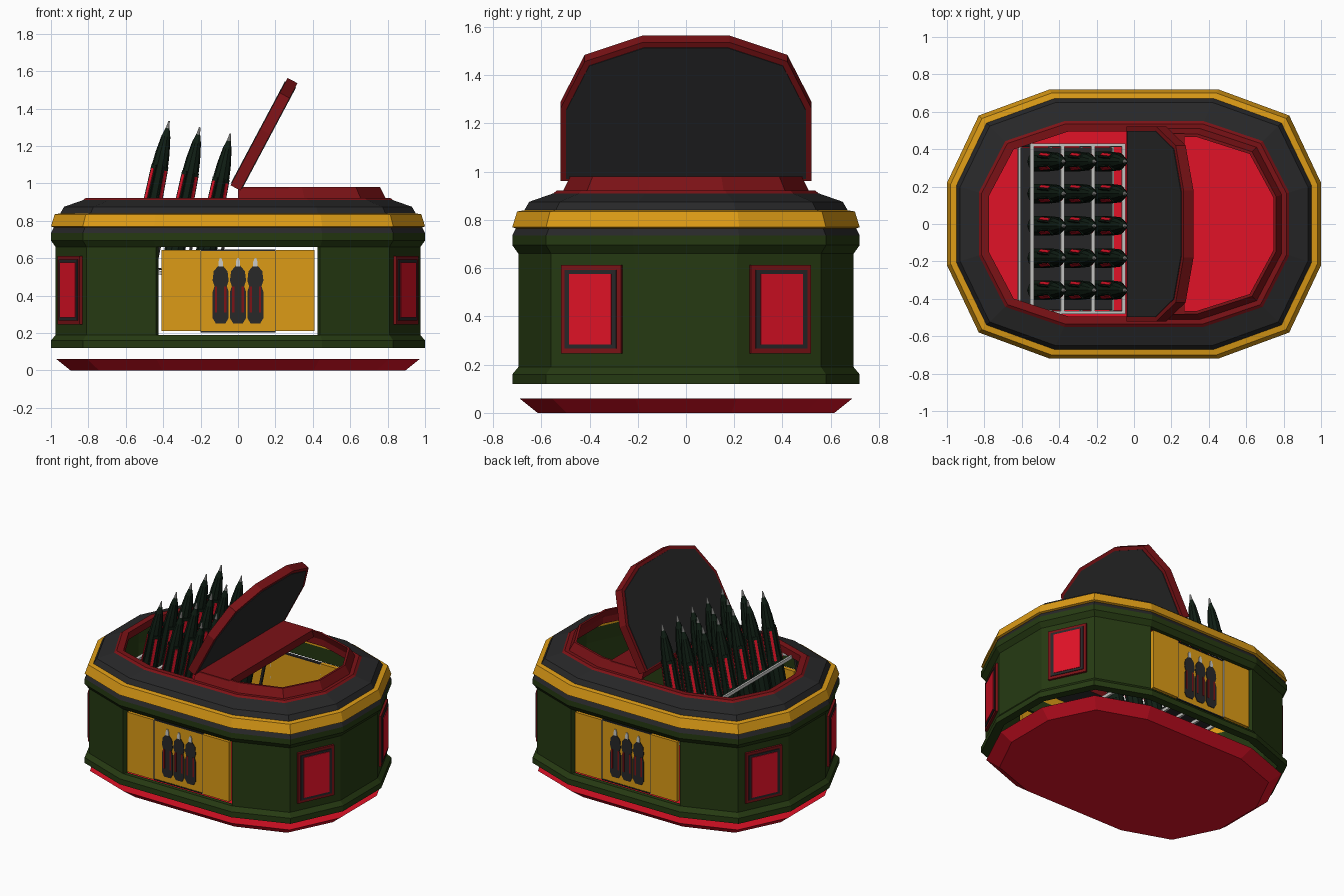
import bpy, bmesh, math
from mathutils import Matrix, Vector

cube = bpy.data.objects.get("Cube")
if cube:
    bpy.data.objects.remove(cube, do_unlink=True)


def material(name, r, g, b):
    m = bpy.data.materials.new(name)
    m.use_nodes = True
    m.diffuse_color = (r, g, b, 1)
    m.node_tree.nodes["Principled BSDF"].inputs["Base Color"].default_value = (r, g, b, 1)
    return m


GREEN = material("olive green", .019, .042, .006)
BLACK = material("charcoal", .021, .021, .022)
GOLD = material("gold", .72, .33, .008)
DARK_RED = material("dark red", .2, .006, .008)
RED = material("bright red", .75, .006, .02)
WHITE = material("light grey", .6, .6, .58)
PINE = material("deep green", .005, .013, .007)


def finish(name, bm, mats, matrix=None):
    bmesh.ops.recalc_face_normals(bm, faces=bm.faces)
    me = bpy.data.meshes.new(name)
    bm.to_mesh(me)
    bm.free()
    for m in mats:
        me.materials.append(m)
    ob = bpy.data.objects.new(name, me)
    bpy.context.collection.objects.link(ob)
    if matrix:
        ob.matrix_world = matrix
    return ob


def box(name, lo, hi, mat, matrix=None):
    bm = bmesh.new()
    bmesh.ops.create_cube(bm, size=1)
    for v in bm.verts:
        v.co = [lo[i] + (v.co[i] + .5) * (hi[i] - lo[i]) for i in range(3)]
    return finish(name, bm, [mat], matrix)


def prism(name, pts, z0, z1, mat, matrix=None):
    """Flat polygon given thickness along local z."""
    bm = bmesh.new()
    f = bm.faces.new([bm.verts.new((x, y, z0)) for x, y in pts])
    top = bmesh.ops.extrude_face_region(bm, geom=[f])["geom"]
    for v in top:
        if isinstance(v, bmesh.types.BMVert):
            v.co.z = z1
    return finish(name, bm, [mat], matrix)


def outline(d):
    """Twelve-sided plan, moved inwards by d; first edge is the front."""
    sx, sy = 1 - d, 1 - d / .72
    q = [(.45, .72), (.83, .58), (1, .22)]
    pts = [(x, -y) for x, y in q] + [(x, y) for x, y in reversed(q)]
    pts += [(-x, -y) for x, y in pts]
    return [(x * sx, y * sy) for x, y in pts]


def half_outline(d):
    pts = outline(d)[:6]
    return [(0, pts[0][1])] + pts + [(0, pts[-1][1])]


def loft(name, plan, profile, mats, around=True, closed=True, skip=()):
    """Sweep (inset, z, material) rows around a plan; skip holds (row, side) openings."""
    bm = bmesh.new()
    rows = [[bm.verts.new((x, y, z)) for x, y in plan(d)] for d, z, m in profile]
    n, k = len(rows[0]), len(rows)
    for r in range(k if closed else k - 1):
        a, b = rows[r], rows[(r + 1) % k]
        for i in range(n if around else n - 1):
            if (r, i) not in skip:
                j = (i + 1) % n
                bm.faces.new((a[i], a[j], b[j], b[i])).material_index = mats.index(profile[r][2])
    if not closed:
        for r in (0, -1):
            bm.faces.new(rows[r]).material_index = mats.index(profile[r][2])
    if not around:
        for i in (0, -1):
            bm.faces.new([r[i] for r in rows])
    if skip:  # close the wall thickness around the openings
        loops = [e for e in bm.edges if e.is_boundary]
        bmesh.ops.bridge_loops(bm, edges=[e for e in loops if e.verts[0].co.y < 0])
        bmesh.ops.bridge_loops(bm, edges=[e for e in loops if e.verts[0].co.y > 0])
    return finish(name, bm, mats)


# Floating floor plate
loft("floor_plate", outline, [(.105, 0, RED), (.03, .06, RED)], [RED], closed=False)

# Outer shell: wall, gold band, dark roof slope, red rim, then back down the inside
shell = [(0, .12, GREEN), (0, .16, GREEN), (.025, .19, GREEN), (.025, .66, GREEN),
         (0, .695, GREEN), (0, .735, BLACK), (.015, .765, GOLD), (0, .77, GOLD),
         (.02, .835, GOLD), (.05, .84, BLACK), (.07, .875, BLACK), (.17, .91, DARK_RED),
         (.185, .922, DARK_RED), (.225, .92, DARK_RED), (.225, .87, BLACK),
         (.06, .83, GOLD), (.06, .765, GREEN), (.055, .66, GREEN), (.055, .19, GREEN),
         (.055, .12, GREEN)]
# plan sides: 11 is the front, 5 is the back
loft("shell", outline, shell, [GREEN, BLACK, GOLD, DARK_RED],
     skip={(r, s) for r in (2, 17) for s in (5, 11)})

# Raised half rim with crossbar
loft("raised_rim", half_outline, [(.21, .92, DARK_RED), (.24, .98, DARK_RED),
     (.255, .98, DARK_RED), (.23, .92, DARK_RED)], [DARK_RED], around=False)
box("crossbar", (0, -.485, .925), (.27, .485, .98), DARK_RED)

# Open lid with a dark plate on each side
half = [(0, .52), (.34, .52), (.56, .42), (.65, .18)]
lid_pts = half + [(u, -y) for u, y in reversed(half)]
lid_frame = Matrix.Translation((-.04, 0, .99)) @ Matrix.Rotation(math.radians(-62), 4, 'Y')
plate_pts = [(.012 + u * .945, y * .955) for u, y in lid_pts]
prism("lid", lid_pts, -.06, 0, DARK_RED, lid_frame)
prism("lid_outer_plate", plate_pts, 0, .004, BLACK, lid_frame)
prism("lid_inner_plate", plate_pts, -.064, -.06, BLACK, lid_frame)

# Framed panels on the four diagonal sides
for sx in (-1, 1):
    for sy in (-1, 1):
        out = Vector((.36 * sx, .17 * sy, 0)).normalized()
        side = Vector((0, 0, 1)).cross(out)
        fr = Matrix((side, (0, 0, 1), out)).transposed().to_4x4()
        fr.translation = (.893 * sx, .388 * sy, .43)
        for name, w, h, t, mat in (("panel_frame", .138, .183, .014, DARK_RED),
                                   ("panel_bevel", .118, .163, .019, BLACK),
                                   ("panel_centre", .097, .146, .023, RED)):
            box(name, (-w, -h, -.01), (w, h, t), mat, fr)

# Doors and their painted emblems, front and back
body = [(.025, .25), (.043, .28), (.043, .42), (.033, .45), (.043, .48), (.037, .53), (.012, .56)]
tip = [(.012, .555), (.012, .58), (.005, .6)]


def mirrored(pts, cx):
    return [(cx + w, z) for w, z in pts] + [(cx - w, z) for w, z in reversed(pts)]


for label, turn in (("front", 0), ("back", math.pi)):
    fr = (Matrix.Rotation(turn, 4, 'Z') @ Matrix.Translation((0, -.69, 0))
          @ Matrix.Rotation(math.pi / 2, 4, 'X'))
    box(label + "_door_centre", (-.2, .212, -.03), (.2, .64, -.012), GOLD, fr)
    for s in (-1, 1):
        x0, x1 = sorted((s * .2, s * .41))
        box(label + "_door_side", (x0, .21, -.03), (x1, .645, 0), GOLD, fr)
        box(label + "_door_trim", (s * .2 - .003, .212, -.03), (s * .2 + .003, .643, -.001), WHITE, fr)
        z = .425 + s * .217
        box(label + "_door_edge", (-.2, z - .004, -.031), (.2, z + .004, -.008), BLACK, fr)
    for cx in (-.093, 0, .093):
        prism(label + "_emblem_body", mirrored(body, cx), -.013, -.008, BLACK, fr)
        prism(label + "_emblem_tip", mirrored(tip, cx), -.013, -.007, WHITE, fr)
        for s in (-1, 1):
            c = cx + s * .025
            box(label + "_emblem_stripe", (c - .006, .31, -.013), (c + .006, .45, -.006), DARK_RED, fr)

# Tilted rack: light bars at the top and bottom, dark posts and tray
rack = Matrix.Translation((-.545, -.025, .885)) @ Matrix.Rotation(math.radians(11.5), 4, 'Y')
DEPTH, HALF, PITCH = .32, .455, .167
for z in (0, -DEPTH):
    for i in range(4):
        u = i * PITCH
        box("rack_bar", (u - .01, -HALF, z - .02), (u + .01, HALF, z), WHITE, rack)
    for s in (-1, 1):
        y = s * (HALF - .008)
        box("rack_end_bar", (-.01, y - .008, z - .02), (PITCH * 3 + .01, y + .008, z), WHITE, rack)
for i in range(4):
    for s in (-1, 1):
        u, y = i * PITCH, s * (HALF - .01)
        box("rack_post", (u - .008, y - .008, -DEPTH), (u + .008, y + .008, -.02), BLACK, rack)
box("rack_tray", (0, -HALF + .02, -DEPTH + .005), (PITCH * 3, HALF - .02, -DEPTH + .015), BLACK, rack)

# Rockets: turned body, pale tip and red strakes
rocket_profile = [(.035, -.3), (.055, -.27), (.055, -.02), (.048, .05), (.046, .2), (.038, .3),
                  (.024, .39), (.011, .435), (.008, .45), (.004, .475)]


def rocket(name, matrix):
    bm = bmesh.new()
    n = 10
    rings = [[bm.verts.new((r * math.cos(math.tau * i / n), r * math.sin(math.tau * i / n), z))
              for i in range(n)] for r, z in rocket_profile]
    for k, (a, b) in enumerate(zip(rings, rings[1:])):
        for i in range(n):
            f = bm.faces.new((a[i], a[i - 1], b[i - 1], b[i]))
            f.material_index = 1 if k >= len(rings) - 3 else 0
    bm.faces.new(rings[0])
    bm.faces.new(rings[-1]).material_index = 1
    for q in range(4):
        turn = Matrix.Rotation(math.tau * (q + .5) / 4, 4, 'Z')
        for w, r, z0, z1, mi in ((.018, .055, -.03, .23, 0), (.009, .059, 0, .21, 2)):
            vs = bmesh.ops.create_cube(bm, size=1)["verts"]
            for v in vs:
                c = v.co
                v.co = turn @ Vector((r - .02 + c.x * .04 - .02 * (c.z > 0) * .4,
                                      c.y * w * 2, z0 + (c.z + .5) * (z1 - z0)))
            for f in {f for v in vs for f in v.link_faces}:
                f.material_index = mi
    finish(name, bm, [PINE, WHITE, RED], matrix)


for col in range(3):
    for row in range(-2, 3):
        rocket("rocket", rack @ Matrix.Translation(((col + .5) * PITCH, .015 + row * .172, 0)))
